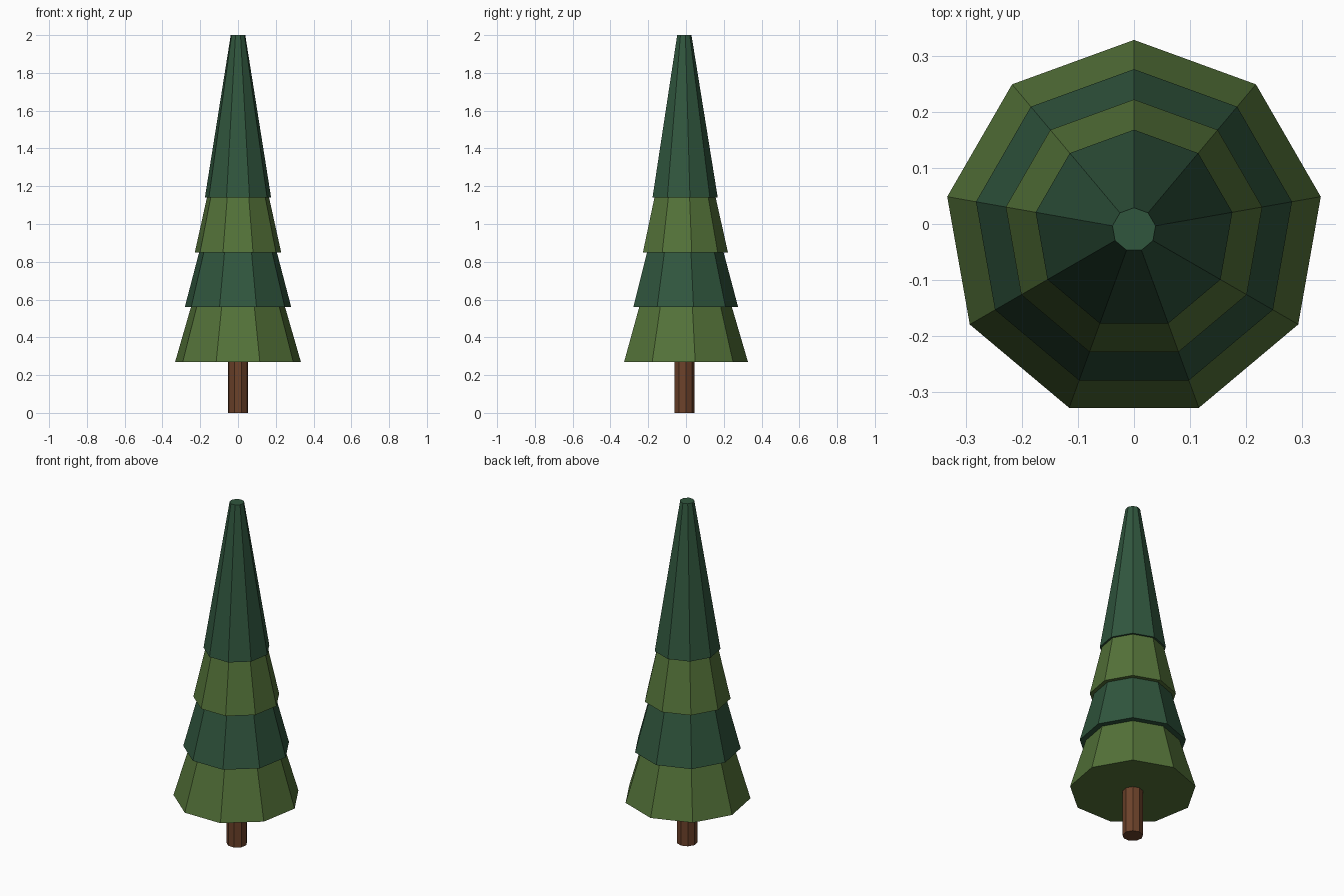
import bpy
import math

if "Cube" in bpy.data.objects:
    bpy.data.objects.remove(bpy.data.objects["Cube"])

SIDES = 9
CENTRE_Y = -0.01  # nine-sided outline is centred by its bounds


def material(name, rgb):
    mat = bpy.data.materials.new(name)
    mat.diffuse_color = (*rgb, 1)
    mat.use_nodes = True
    mat.node_tree.nodes["Principled BSDF"].inputs["Base Color"].default_value = mat.diffuse_color
    return mat


def frustum(name, z0, z1, r0, r1, mat):
    # The first vertex of a Blender cone points to +y
    bpy.ops.mesh.primitive_cone_add(
        vertices=SIDES, radius1=r0, radius2=r1, depth=z1 - z0,
        location=(0, CENTRE_Y, (z0 + z1) / 2))
    obj = bpy.context.object
    obj.name = name
    obj.data.materials.append(mat)
    return obj


light = material("light_green", (0.089, 0.171, 0.041))
dark = material("dark_green", (0.030, 0.093, 0.048))
brown = material("bark", (0.150, 0.054, 0.023))

# Trunk, ending inside the lowest tier
frustum("trunk", 0, 0.35, 0.055, 0.055, brown)

# Lower foliage tiers: base height, base radius, radius at the next tier's base
STEP, OVERLAP = 0.29, 0.06
tiers = [(0.27, 0.338, 0.253, light),
         (0.56, 0.286, 0.209, dark),
         (0.85, 0.232, 0.167, light)]
for i, (z, r0, r1, mat) in enumerate(tiers, 1):
    top = r0 - (r0 - r1) * (STEP + OVERLAP) / STEP
    frustum(f"foliage_tier_{i}", z, z + STEP + OVERLAP, r0, top, mat)

# Tall blunt top tier
frustum("foliage_top", 1.14, 2.0, 0.178, 0.039, dark)
